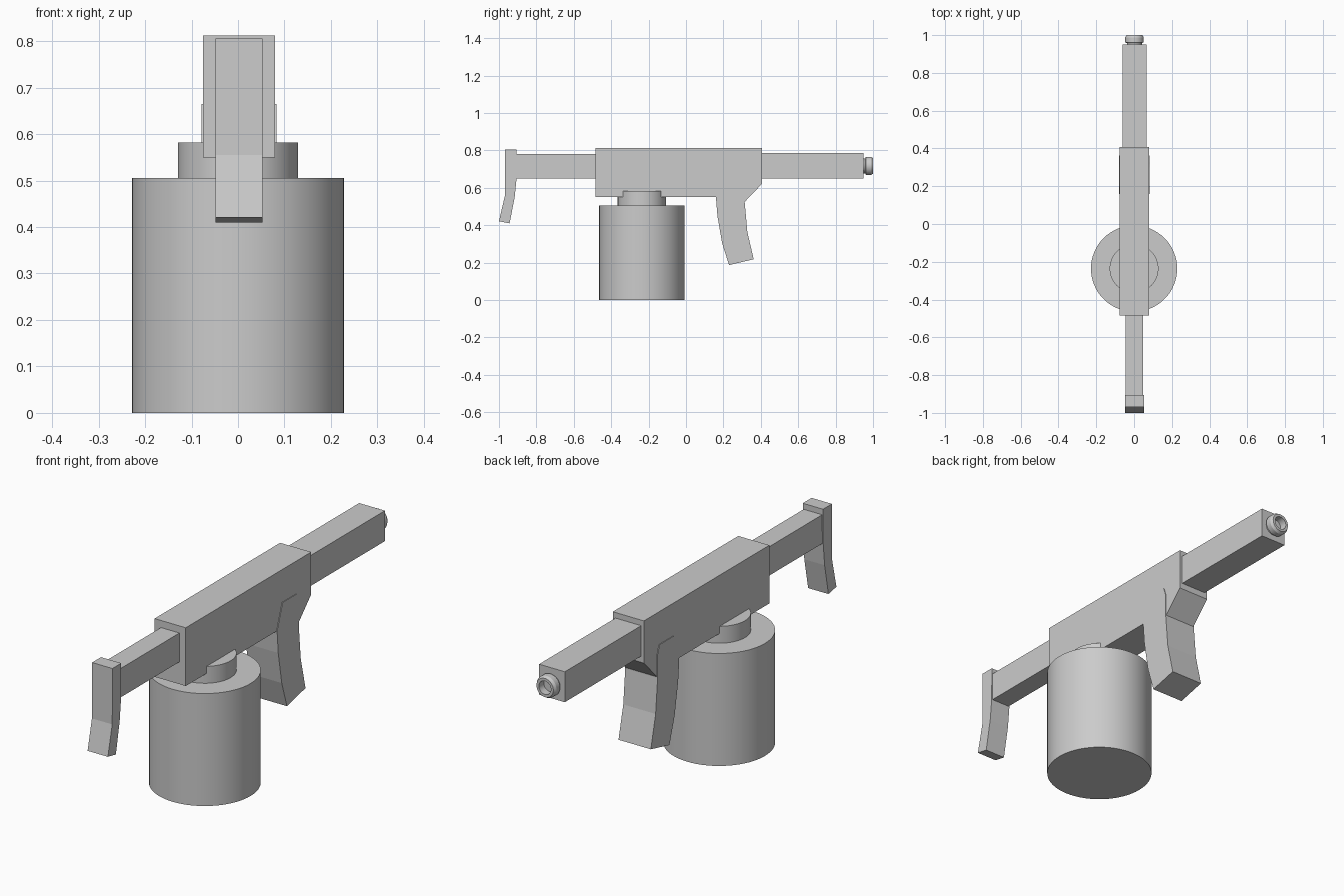
import bpy, bmesh, math
from mathutils import Matrix

if "Cube" in bpy.data.objects:
    bpy.data.objects.remove(bpy.data.objects["Cube"])


def finish(name, bm, smooth=False):
    bmesh.ops.recalc_face_normals(bm, faces=bm.faces)
    mesh = bpy.data.meshes.new(name)
    bm.to_mesh(mesh)
    bm.free()
    obj = bpy.data.objects.new(name, mesh)
    bpy.context.collection.objects.link(obj)
    if smooth:
        bpy.ops.object.select_all(action='DESELECT')
        obj.select_set(True)
        bpy.context.view_layer.objects.active = obj
        bpy.ops.object.shade_smooth_by_angle(angle=math.radians(30))
    return obj


def prism(name, profile, half_width, cx=0.002):
    """Extrude a side profile of (y, z) points across x."""
    bm = bmesh.new()
    face = bm.faces.new([bm.verts.new((cx - half_width, y, z)) for y, z in profile])
    ext = bmesh.ops.extrude_face_region(bm, geom=[face])
    moved = [v for v in ext['geom'] if isinstance(v, bmesh.types.BMVert)]
    bmesh.ops.translate(bm, verts=moved, vec=(2 * half_width, 0, 0))
    return finish(name, bm)


def box(name, y0, y1, z0, z1, half_width):
    return prism(name, [(y0, z0), (y1, z0), (y1, z1), (y0, z1)], half_width)


def lathe(name, profile, matrix, sides=64):
    """Spin (radius, height) points about z, cap both ends, then place."""
    bm = bmesh.new()
    rings = []
    for r, h in profile:
        rings.append([bm.verts.new((r * math.cos(2 * math.pi * i / sides),
                                    r * math.sin(2 * math.pi * i / sides), h))
                      for i in range(sides)])
    for a, b in zip(rings, rings[1:]):
        for i in range(sides):
            j = (i + 1) % sides
            bm.faces.new((a[i], a[j], b[j], b[i]))
    bm.faces.new(rings[0])
    bm.faces.new(rings[-1])
    bmesh.ops.transform(bm, matrix=matrix, verts=bm.verts)
    return finish(name, bm, smooth=True)


# Main body, with the sloped web in front of the grip
prism("body", [(-0.485, 0.55), (0.31, 0.55), (0.314, 0.525), (0.407, 0.622),
               (0.407, 0.812), (-0.485, 0.812)], 0.0775)

# Front and rear square tubes
box("front_tube", 0.40, 0.95, 0.65, 0.787, 0.064)
box("rear_tube", -0.92, -0.47, 0.65, 0.78, 0.046)

# Bent end plate
prism("end_plate", [(-0.968, 0.806), (-0.905, 0.806), (-0.906, 0.65), (-0.916, 0.55),
                    (-0.943, 0.41), (-1.0, 0.421), (-0.969, 0.555)], 0.0505)

# Curved grip, slightly proud of the body sides
prism("grip", [(0.16, 0.55), (0.168, 0.45), (0.193, 0.305), (0.23, 0.187),
               (0.362, 0.218), (0.328, 0.364), (0.314, 0.52), (0.314, 0.625),
               (0.30, 0.665), (0.20, 0.665)], 0.0805)

# Drum and its cap
drum_place = Matrix.Translation((0, -0.236, 0))
lathe("drum", [(0.228, 0), (0.228, 0.506)], drum_place)
lathe("drum_cap", [(0.129, 0.50), (0.129, 0.582)], drum_place)

# Stepped muzzle with a recess, pointing along +y
lathe("muzzle", [(0.04, 0.94), (0.04, 0.958), (0.049, 0.962), (0.049, 0.988),
                 (0.042, 1.0), (0.03, 1.0), (0.03, 0.965)],
      Matrix.Translation((0.002, 0, 0.717)) @ Matrix.Rotation(-math.pi / 2, 4, 'X'))
